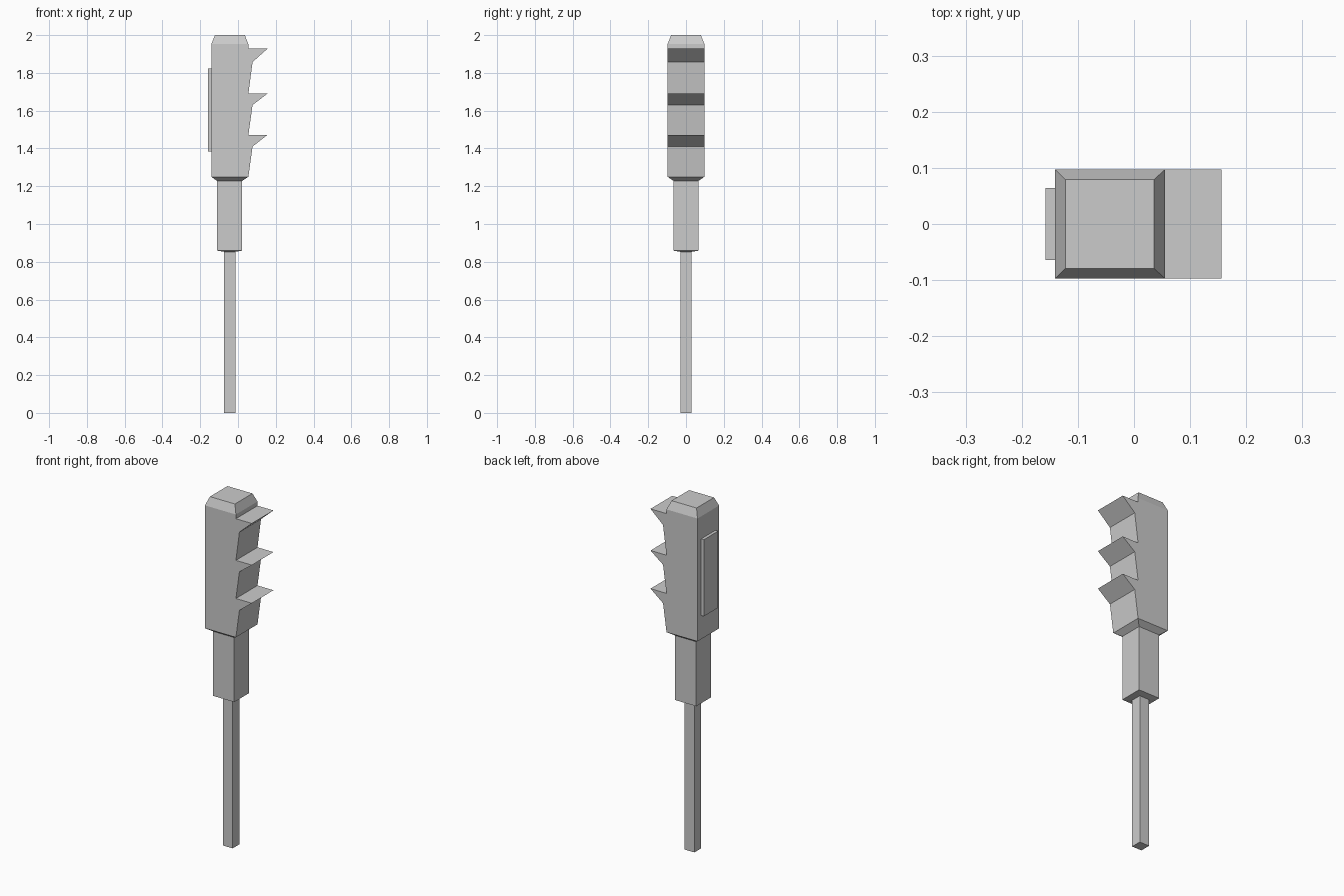
import bpy, bmesh

if "Cube" in bpy.data.objects:
    bpy.data.objects.remove(bpy.data.objects["Cube"])

grey = bpy.data.materials.new("grey")
grey.diffuse_color = (0.6, 0.6, 0.6, 1)
grey.use_nodes = True
grey.node_tree.nodes["Principled BSDF"].inputs["Base Color"].default_value = grey.diffuse_color


def finish(name, bm):
    bmesh.ops.recalc_face_normals(bm, faces=bm.faces)
    mesh = bpy.data.meshes.new(name)
    bm.to_mesh(mesh)
    bm.free()
    mesh.materials.append(grey)
    obj = bpy.data.objects.new(name, mesh)
    bpy.context.collection.objects.link(obj)


def ring(bm, x0, x1, half_y, z):
    return [bm.verts.new(p) for p in
            ((x0, -half_y, z), (x1, -half_y, z), (x1, half_y, z), (x0, half_y, z))]


def bridge(bm, a, b):
    for i in range(len(a)):
        j = (i + 1) % len(a)
        bm.faces.new((a[i], a[j], b[j], b[i]))


def stack(name, sections):
    """Closed solid through rectangular sections (x0, x1, half_y, z)."""
    bm = bmesh.new()
    rings = [ring(bm, *s) for s in sections]
    for a, b in zip(rings, rings[1:]):
        bridge(bm, a, b)
    bm.faces.new(rings[0])
    bm.faces.new(rings[-1])
    finish(name, bm)


# Pole, neck and rear panel
stack("pole", [(-0.074, -0.013, 0.03, 0), (-0.074, -0.013, 0.03, 0.855)])
stack("neck", [(-0.074, -0.013, 0.03, 0.853), (-0.111, 0.022, 0.066, 0.859),
               (-0.111, 0.022, 0.066, 1.23)])
stack("rear_panel", [(-0.158, -0.138, 0.064, 1.385), (-0.158, -0.138, 0.064, 1.823)])

# Housing: side profile with three pointed visors, bevelled at both ends
BACK, FRONT, HALF = -0.141, 0.055, 0.0975
profile = [(BACK, 1.25), (FRONT, 1.25)]
for top, under in ((1.472, 1.41), (1.69, 1.63), (1.928, 1.857)):
    profile += [(0.077, under), (0.156, top), (FRONT, top)]
profile += [(FRONT, 1.952), (BACK, 1.952)]

bm = bmesh.new()
right = [bm.verts.new((x, -HALF, z)) for x, z in profile]
left = [bm.verts.new((x, HALF, z)) for x, z in profile]
n = len(profile)
bm.faces.new(right)
bm.faces.new(left)
for i in range(1, n - 2):
    bm.faces.new((right[i], right[i + 1], left[i + 1], left[i]))
bm.faces.new((right[-1], right[0], left[0], left[-1]))
# Lower bevel and sloped cap
foot = ring(bm, -0.111, 0.022, 0.066, 1.228)
bridge(bm, [right[0], right[1], left[1], left[0]], foot)
bm.faces.new(foot)
cap = ring(bm, -0.122, 0.036, 0.079, 2.0)
bridge(bm, [right[-1], right[-2], left[-2], left[-1]], cap)
bm.faces.new(cap)
finish("housing", bm)
